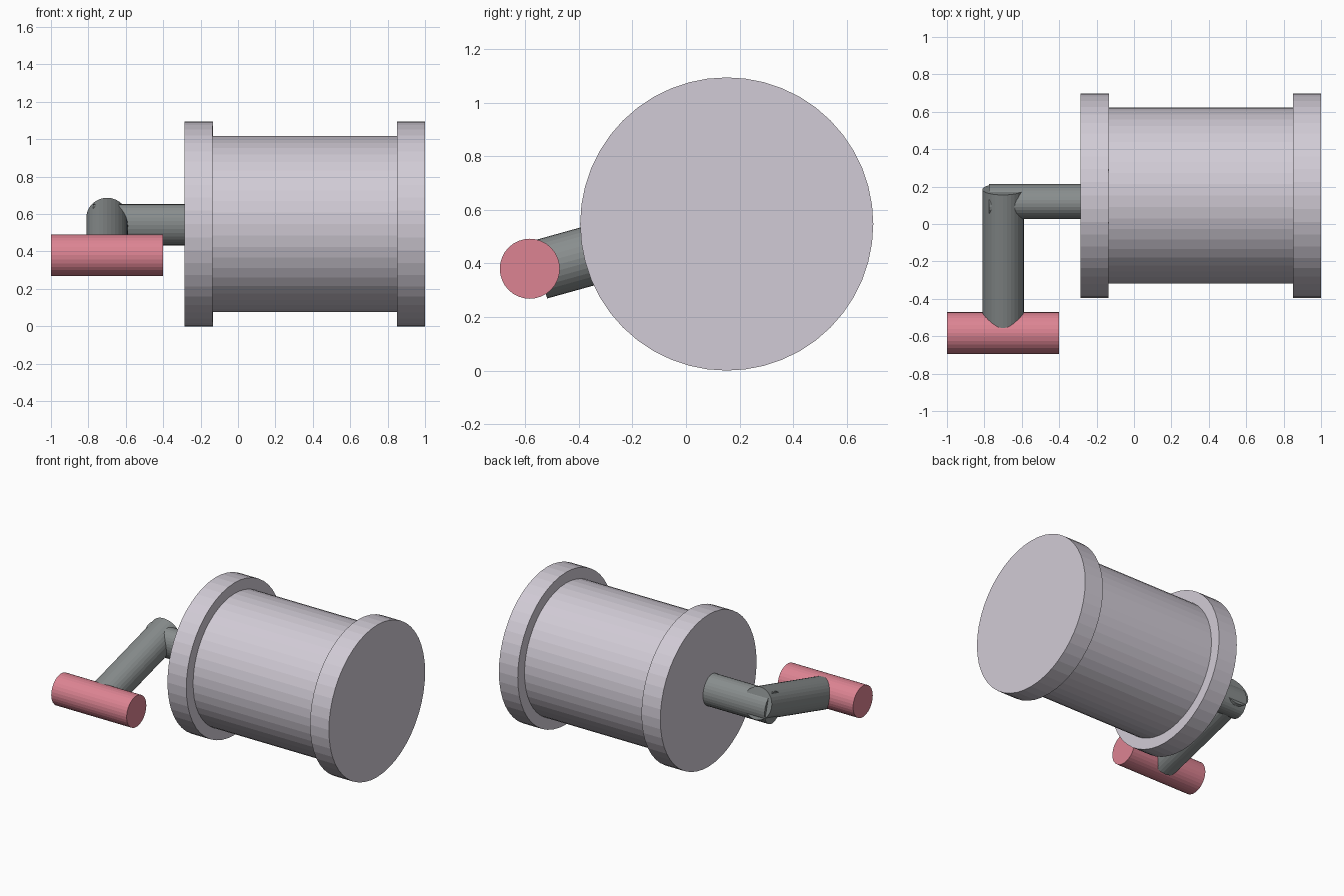
import bpy
from math import radians
from mathutils import Vector, Matrix

if "Cube" in bpy.data.objects:
    bpy.data.objects.remove(bpy.data.objects["Cube"])


def material(name, rgb):
    mat = bpy.data.materials.new(name)
    mat.diffuse_color = (*rgb, 1)
    mat.use_nodes = True
    mat.node_tree.nodes["Principled BSDF"].inputs["Base Color"].default_value = mat.diffuse_color
    return mat


DRUM = material("pale_mauve", (0.64, 0.60, 0.67))
STEEL = material("dark_grey", (0.25, 0.27, 0.27))
RED = material("red", (0.72, 0.23, 0.29))


def rod(name, start, end, radius, mat, sides=48, squash=1.0, tilt=0.0):
    """Flat-shaded cylinder between two points, optionally squashed in section."""
    a, b = Vector(start), Vector(end)
    bpy.ops.mesh.primitive_cylinder_add(vertices=sides, radius=radius, depth=(b - a).length)
    ob = bpy.context.object
    ob.name = name
    ob.data.materials.append(mat)
    turn = (b - a).to_track_quat('Z', 'Y').to_matrix().to_4x4()
    section = (Matrix.Rotation(tilt, 4, 'X') @ Matrix.Diagonal((1, squash, 1, 1)))
    ob.data.transform(section @ turn)
    ob.location = (a + b) / 2
    return ob


# Drum barrel with a flange at each end
DY, DZ = 0.152, 0.547
rod("barrel", (-0.15, DY, DZ), (0.87, DY, DZ), 0.47, DRUM)
for name, x in (("crank_side_flange", -0.285), ("far_flange", 0.85)):
    rod(name, (x, DY, DZ), (x + 0.15, DY, DZ), 0.547, DRUM)

# Slightly oval axle, crank arm and grip
rod("axle", (-0.775, 0.12, 0.543), (-0.27, 0.12, 0.543), 0.111, STEEL,
    sides=32, squash=0.834, tilt=radians(15))
rod("crank_arm", (-0.70, -0.548, 0.376), (-0.70, 0.185, 0.58), 0.111, STEEL, sides=32)
rod("grip", (-1.0, -0.583, 0.38), (-0.40, -0.583, 0.38), 0.112, RED, sides=32)
